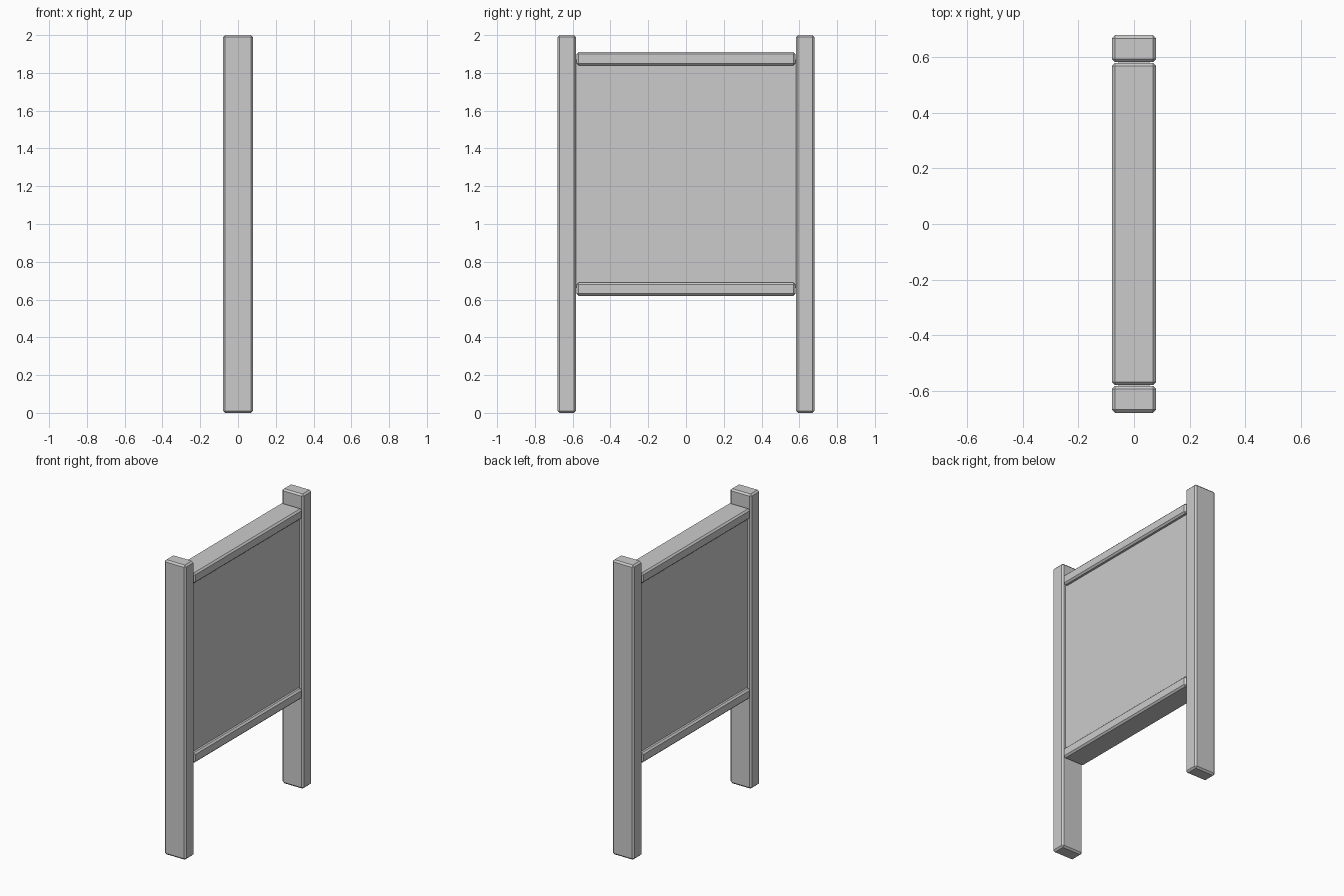
import bpy

if "Cube" in bpy.data.objects:
    bpy.data.objects.remove(bpy.data.objects["Cube"])


def box(name, lo, hi, bevel=0.0):
    """Axis-aligned box between two corners, with optional chamfered edges."""
    centre = [(a + b) / 2 for a, b in zip(lo, hi)]
    bpy.ops.mesh.primitive_cube_add(size=1, location=centre)
    ob = bpy.context.object
    ob.name = name
    ob.scale = [b - a for a, b in zip(lo, hi)]
    bpy.ops.object.transform_apply(location=False, rotation=False, scale=True)
    if bevel:
        mod = ob.modifiers.new("chamfer", 'BEVEL')
        mod.width = bevel
        mod.segments = 1
    return ob


HALF_DEPTH = 0.08
CHAMFER = 0.011

# Upright posts on both sides
for side, y0, y1 in (("left", -0.68, -0.583), ("right", 0.583, 0.68)):
    box(f"{side}_post", (-HALF_DEPTH, y0, 0), (HALF_DEPTH, y1, 2), CHAMFER)

# Cross rails above and below the panel
for level, z0, z1 in (("bottom", 0.62, 0.69), ("top", 1.84, 1.91)):
    box(f"{level}_rail", (-HALF_DEPTH, -0.58, z0), (HALF_DEPTH, 0.58, z1), CHAMFER)

# Inset panel, tucked slightly into the frame
box("panel", (-0.055, -0.586, 0.66), (0.055, 0.586, 1.87))
